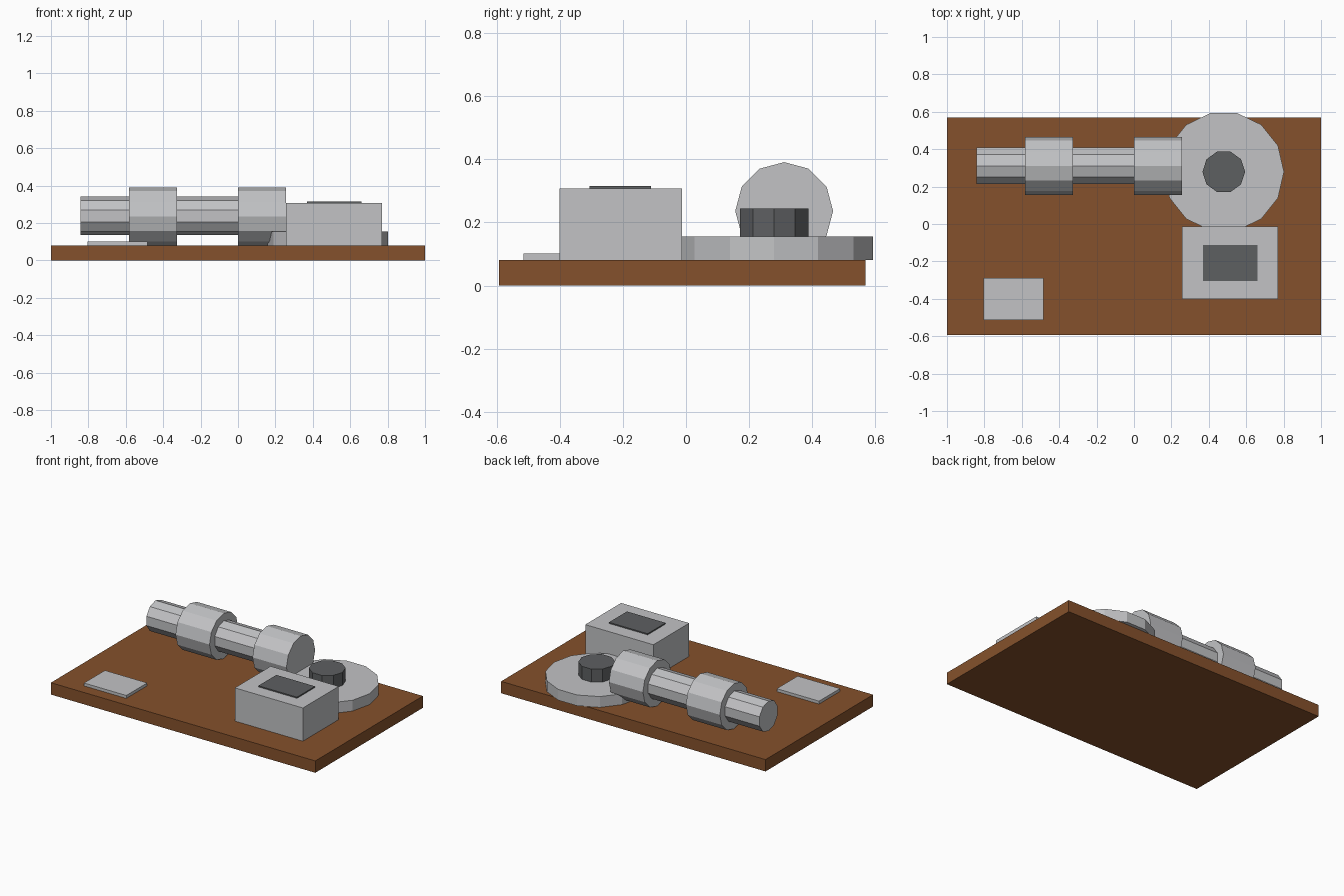
import bpy, math

if "Cube" in bpy.data.objects:
    bpy.data.objects.remove(bpy.data.objects["Cube"])


def material(name, rgb):
    m = bpy.data.materials.new(name)
    m.diffuse_color = (*rgb, 1)
    m.use_nodes = True
    m.node_tree.nodes["Principled BSDF"].inputs["Base Color"].default_value = m.diffuse_color
    return m


WOOD = material("brown wood", (0.235, 0.083, 0.025))
LIGHT = material("light grey", (0.54, 0.545, 0.56))
DARK = material("dark grey", (0.11, 0.115, 0.12))


def box(name, lo, hi, mat):
    """Box between two opposite corners."""
    centre = [(a + b) / 2 for a, b in zip(lo, hi)]
    bpy.ops.mesh.primitive_cube_add(size=1, location=centre)
    o = bpy.context.object
    o.name = name
    for v in o.data.vertices:
        v.co = [c * (b - a) for c, a, b in zip(v.co, lo, hi)]
    o.data.materials.append(mat)


def upright(name, sides, r, x, y, z0, z1, mat):
    """Vertical prism with a corner pointing along +x."""
    bpy.ops.mesh.primitive_cylinder_add(vertices=sides, radius=r, depth=z1 - z0,
                                        location=(x, y, (z0 + z1) / 2),
                                        rotation=(0, 0, math.pi / 2))
    o = bpy.context.object
    o.name = name
    o.data.materials.append(mat)


def along_x(name, sides, r, x0, x1, y, z, mat):
    """Horizontal prism along x with a corner pointing up."""
    bpy.ops.mesh.primitive_cylinder_add(vertices=sides, radius=r, depth=x1 - x0)
    o = bpy.context.object
    o.name = name
    for v in o.data.vertices:  # turn z axis to x, y axis to z
        a, b, c = v.co
        v.co = (c, a, b)
    o.location = ((x0 + x1) / 2, y, z)
    o.data.materials.append(mat)


# base board and small plate
box("base_board", (-1, -0.593, 0), (1, 0.569, 0.081), WOOD)
box("small_plate", (-0.805, -0.514, 0.081), (-0.485, -0.288, 0.101), LIGHT)

# box with inset dark panel
box("housing", (0.256, -0.4, 0.081), (0.771, -0.013, 0.308), LIGHT)
box("housing_panel", (0.368, -0.305, 0.308), (0.66, -0.111, 0.316), DARK)

# disc and knob
upright("disc", 14, 0.322, 0.48, 0.279, 0.081, 0.155, LIGHT)
upright("knob", 10, 0.114, 0.48, 0.279, 0.155, 0.244, DARK)

# stepped shaft with two collars
along_x("shaft", 10, 0.103, -0.842, 0.01, 0.311, 0.238, LIGHT)
for name, x0 in (("outer_collar", -0.582), ("inner_collar", 0.0)):
    along_x(name, 12, 0.155, x0, x0 + 0.257, 0.311, 0.236, LIGHT)
